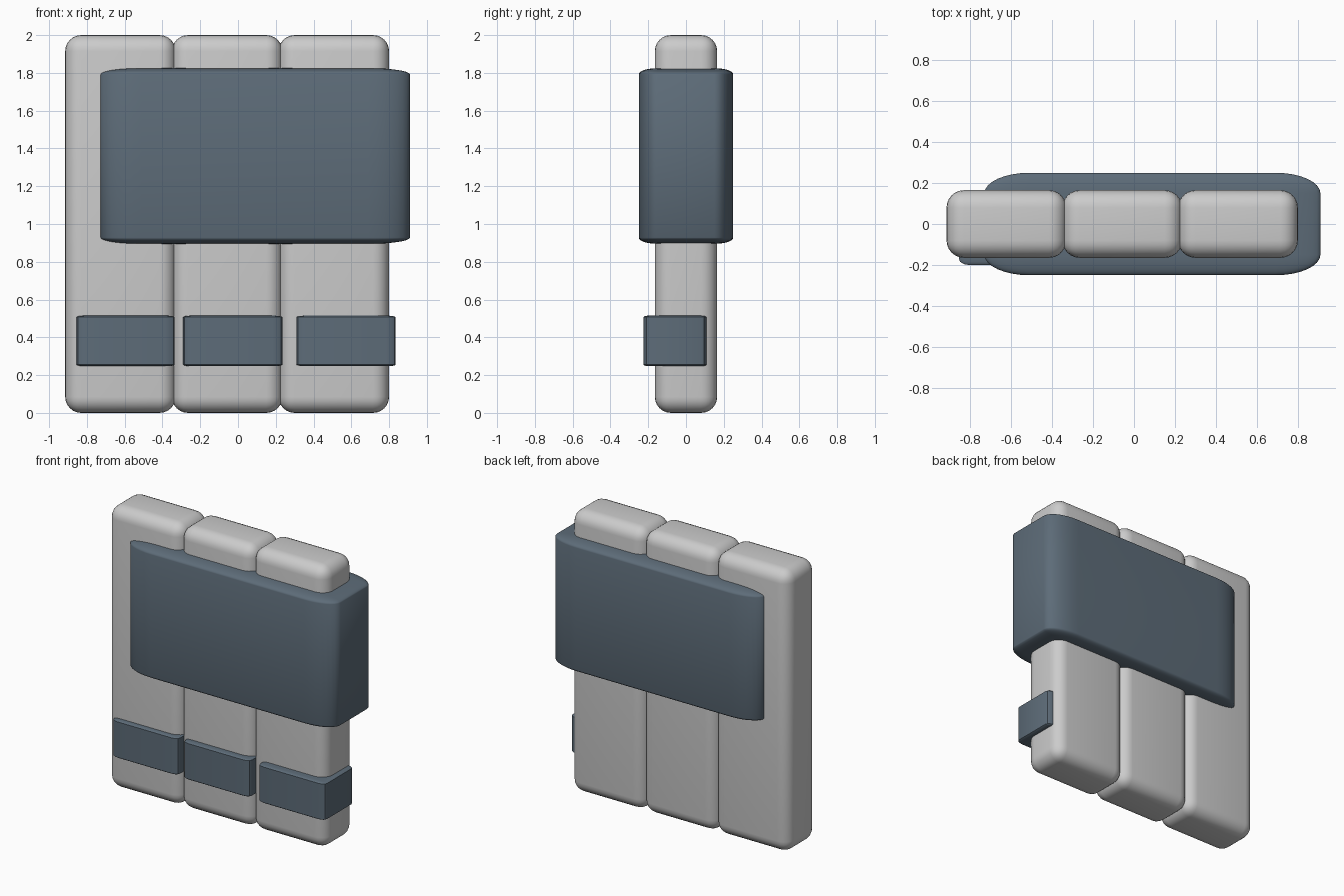
import bpy, bmesh
from mathutils import Vector

if "Cube" in bpy.data.objects:
    bpy.data.objects.remove(bpy.data.objects["Cube"])

slate = bpy.data.materials.new("slate")
slate.diffuse_color = (0.11, 0.15, 0.19, 1)
slate.use_nodes = True
slate.node_tree.nodes["Principled BSDF"].inputs["Base Color"].default_value = slate.diffuse_color


def rounded_block(name, lo, hi, radii, segments, mat=None):
    """Box from lo to hi whose edges are rounded by a separate radius per axis."""
    lo, hi, radii = Vector(lo), Vector(hi), Vector(radii)
    size, centre = hi - lo, (lo + hi) / 2
    bm = bmesh.new()
    bmesh.ops.create_cube(bm, size=1)
    # work in radius units so a round bevel of 1 stretches to the wanted radii
    bmesh.ops.scale(bm, vec=[s / r for s, r in zip(size, radii)], verts=bm.verts)
    bmesh.ops.bevel(bm, geom=bm.edges[:], offset=1, segments=segments,
                    profile=0.5, affect='EDGES')
    bmesh.ops.scale(bm, vec=radii, verts=bm.verts)
    mesh = bpy.data.meshes.new(name)
    bm.to_mesh(mesh)
    bm.free()
    ob = bpy.data.objects.new(name, mesh)
    ob.location = centre
    bpy.context.collection.objects.link(ob)
    if mat:
        mesh.materials.append(mat)
    bpy.ops.object.select_all(action='DESELECT')
    ob.select_set(True)
    bpy.context.view_layer.objects.active = ob
    bpy.ops.object.shade_smooth_by_angle(angle=0.61)
    return ob


# three upright bars side by side
for i in range(3):
    x = -0.915 + 0.565 * i
    rounded_block(f"bar_{i + 1}", (x, -0.165, 0), (x + 0.585, 0.165, 2),
                  (0.085, 0.085, 0.085), 6)

# wide strap wrapped around the upper half
rounded_block("wide_strap", (-0.73, -0.25, 0.895), (0.91, 0.25, 1.825),
              (0.22, 0.1, 0.033), 8, slate)

# small pads across the lower front, one per bar
for i, (x0, x1, y) in enumerate([(-0.855, -0.335, -0.2),
                                 (-0.29, 0.235, -0.21),
                                 (0.31, 0.835, -0.225)]):
    rounded_block(f"lower_pad_{i + 1}", (x0, y, 0.247), (x1, y + 0.335, 0.515),
                  (0.05, 0.03, 0.008), 3, slate)
